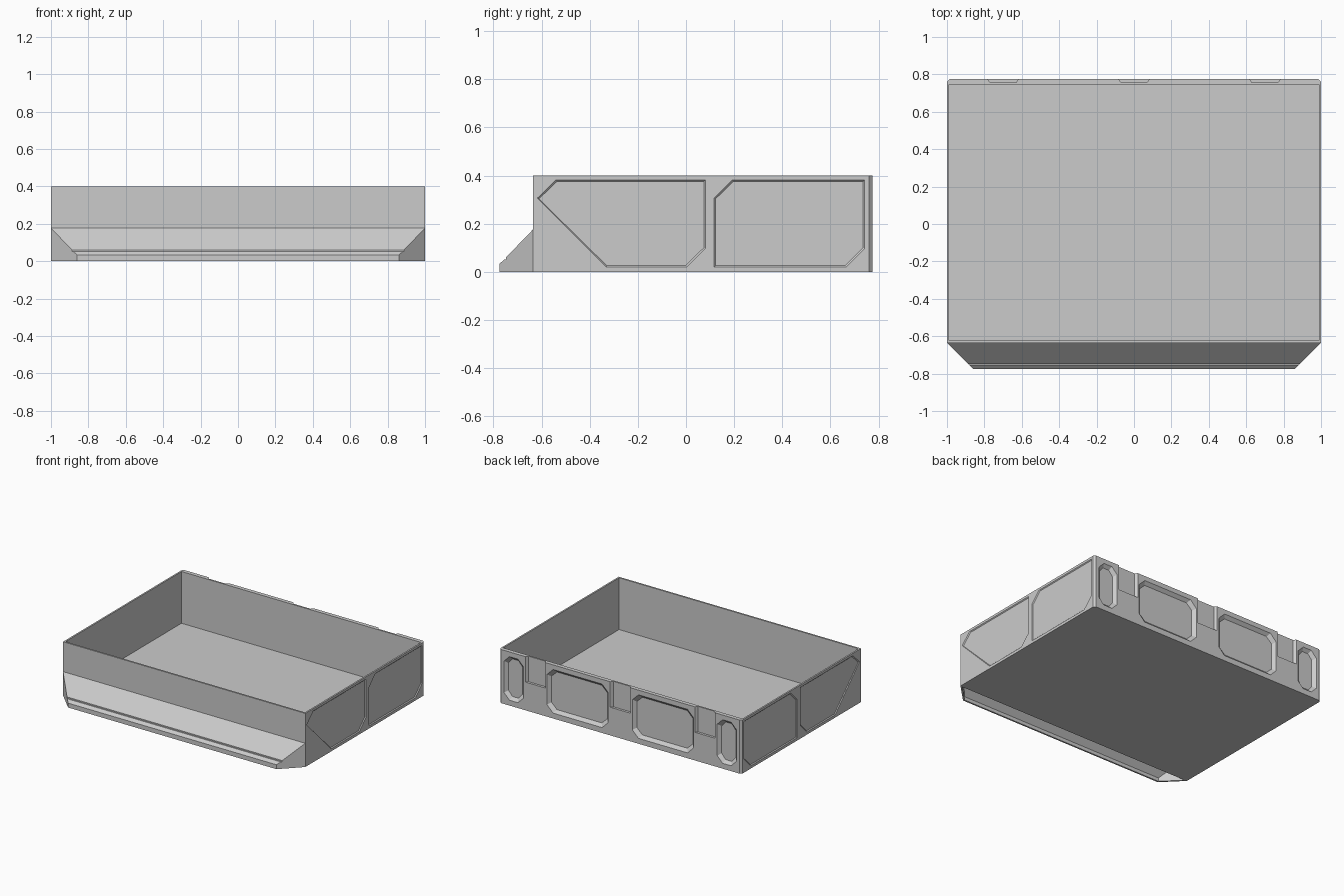
import bpy, bmesh

if "Cube" in bpy.data.objects:
    bpy.data.objects.remove(bpy.data.objects["Cube"])

BACK, FRONT, HALF, TOP = 0.775, -0.635, 1.0, 0.40


def loft(bm, rings):
    """Closed solid through equal-length rings of points."""
    vs = [[bm.verts.new(p) for p in r] for r in rings]
    n = len(vs[0])
    faces = [bm.faces.new(vs[0]), bm.faces.new(vs[-1])]
    for a, b in zip(vs, vs[1:]):
        for i in range(n):
            j = (i + 1) % n
            faces.append(bm.faces.new((a[i], a[j], b[j], b[i])))
    bmesh.ops.recalc_face_normals(bm, faces=faces)


def make(name, bm):
    me = bpy.data.meshes.new(name)
    bm.to_mesh(me)
    bm.free()
    ob = bpy.data.objects.new(name, me)
    bpy.context.collection.objects.link(ob)
    return ob


def cut(ob, cutter):
    cutter.hide_render = True
    m = ob.modifiers.new("cut", 'BOOLEAN')
    m.operation, m.solver, m.object = 'DIFFERENCE', 'EXACT', cutter
    bpy.context.view_layer.objects.active = ob
    bpy.ops.object.modifier_apply(modifier=m.name)
    bpy.data.objects.remove(cutter)


def shrink(pts, b):
    us, ws = [p[0] for p in pts], [p[1] for p in pts]
    cu, cw = (min(us) + max(us)) / 2, (min(ws) + max(ws)) / 2
    su = 1 - 2 * b / (max(us) - min(us))
    sw = 1 - 2 * b / (max(ws) - min(ws))
    return [(cu + (u - cu) * su, cw + (w - cw) * sw) for u, w in pts]


def rect(x0, x1, y0, y1):
    return [(x0, y0), (x1, y0), (x1, y1), (x0, y1)]


# Tray body with chamfered rear corners
c = 0.015
outline = [(-HALF, FRONT), (HALF, FRONT), (HALF, BACK - c), (HALF - c, BACK),
           (c - HALF, BACK), (-HALF, BACK - c)]
bm = bmesh.new()
loft(bm, [[(x, y, z) for x, y in outline] for z in (0, TOP)])
tray = make("tray", bm)

# All recesses: cavity, side panels, rear pockets, hanging slots
bm = bmesh.new()
cavity = rect(-0.988, 0.988, -0.622, 0.745)
loft(bm, [[(x, y, z) for x, y in cavity] for z in (0.014, 0.45)])

panels = [
    [(-0.617, 0.307), (-0.54, 0.382), (0.08, 0.382), (0.08, 0.097), (0.003, 0.02), (-0.33, 0.02)],
    [(0.117, 0.307), (0.192, 0.382), (0.742, 0.382), (0.742, 0.097), (0.665, 0.02), (0.117, 0.02)],
]
for s in (-1, 1):
    for p in panels:
        loft(bm, [[(s * d, y, z) for y, z in q]
                  for d, q in ((0.994, shrink(p, 0.006)), (1.0, p), (1.05, p))])

for s in (-1, 1):
    for x0, x1, k in ((0.10, 0.605, 0.05), (0.80, 0.96, 0.045)):
        z0, z1 = 0.04, 0.365
        p = [(x0 + k, z0), (x1 - k, z0), (x1, z0 + k), (x1, z1 - k),
             (x1 - k, z1), (x0 + k, z1), (x0, z1 - k), (x0, z0 + k)]
        loft(bm, [[(s * x, y, z) for x, z in q]
                  for y, q in ((BACK - 0.022, shrink(p, 0.022)), (BACK, p), (0.85, p))])

for x in (-0.7, 0, 0.7):
    slot = [(x - 0.083, 0.85), (x - 0.083, BACK), (x - 0.07, 0.757),
            (x + 0.07, 0.757), (x + 0.083, BACK), (x + 0.083, 0.85)]
    loft(bm, [[(u, y, z) for u, y in slot] for z in (0.21, 0.45)])
cut(tray, make("recess_cutters", bm))


# Sloped label lip on the front: hollow shell, open underneath
def lip_ring(profile, side, inset=0.0):
    return [(side * (HALF - inset - (FRONT - y)), y, z) for y, z in profile]


outer = [(FRONT, 0), (FRONT, 0.177), (-0.747, 0.061), (-0.747, 0.052),
         (-0.755, 0.052), (-BACK, 0.033), (-BACK, 0)]
inner = [(FRONT - 0.002, -0.05), (FRONT - 0.002, 0.158), (-0.763, 0.026), (-0.763, -0.05)]
bm = bmesh.new()
loft(bm, [lip_ring(outer, -1), lip_ring(outer, 1)])
label_lip = make("label_lip", bm)
bm = bmesh.new()
loft(bm, [lip_ring(inner, -1, 0.017), lip_ring(inner, 1, 0.017)])
cut(label_lip, make("lip_cutter", bm))
